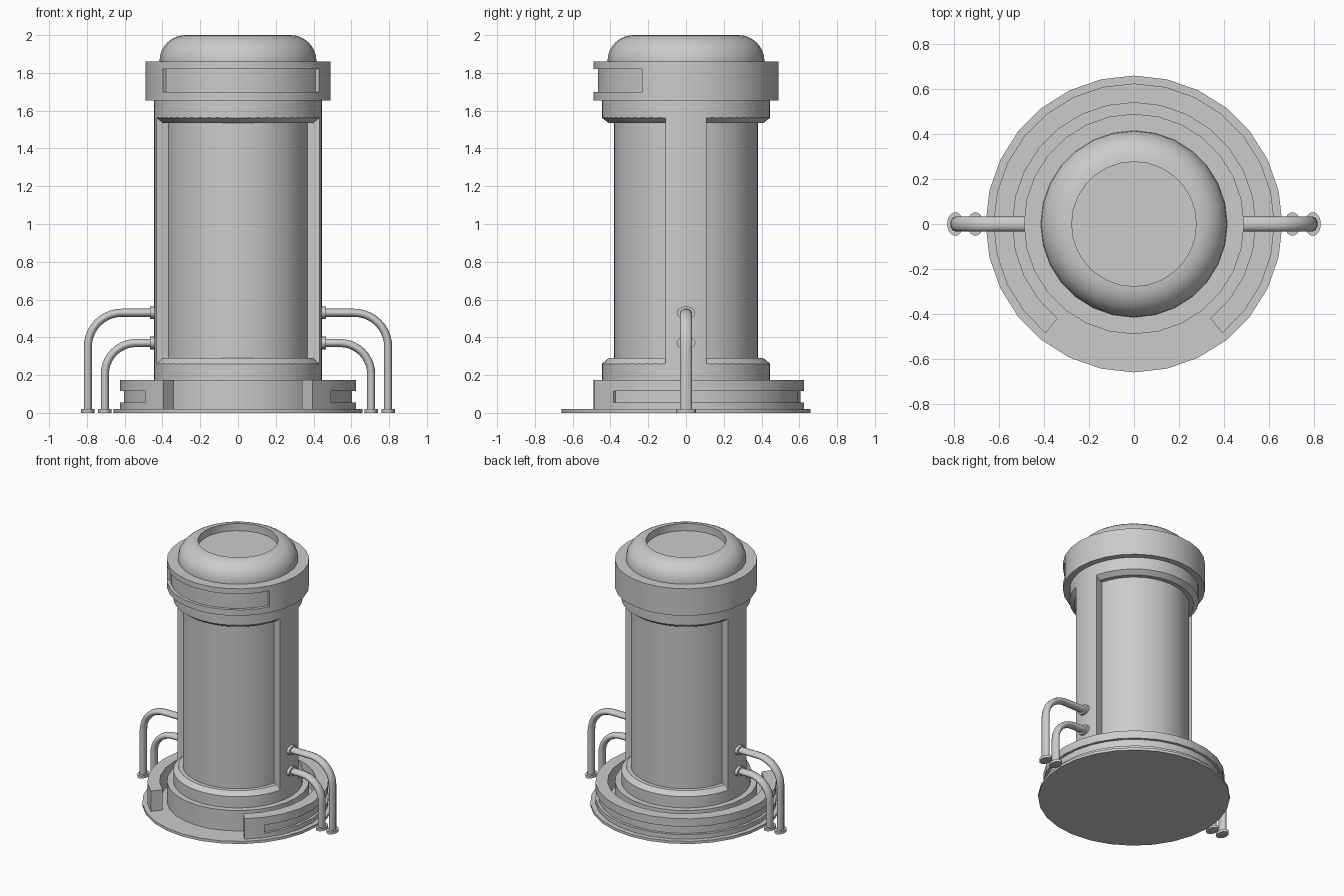
import bpy, bmesh
from math import sin, cos, pi, radians

if "Cube" in bpy.data.objects:
    bpy.data.objects.remove(bpy.data.objects["Cube"])

SIDES = 28


def shade(ob, angle=30):
    bpy.ops.object.select_all(action='DESELECT')
    bpy.context.view_layer.objects.active = ob
    ob.select_set(True)
    bpy.ops.object.shade_smooth_by_angle(angle=radians(angle))


def lathe(name, profile, a0=0, a1=360, n=SIDES):
    """Revolve a closed (radius, z) outline between two angles in degrees."""
    full = a1 - a0 >= 360
    bm = bmesh.new()
    cols = []
    for i in range(n if full else n + 1):
        a = radians(a0 + (a1 - a0) * i / n)
        cols.append([bm.verts.new((r * cos(a), r * sin(a), z)) for r, z in profile])
    m = len(profile)
    for i in range(n):
        c, d = cols[i], cols[(i + 1) % len(cols)]
        for j in range(m):
            k = (j + 1) % m
            if profile[j][0] > 0 or profile[k][0] > 0:
                bm.faces.new((c[j], d[j], d[k], c[k]))
    if not full:
        bm.faces.new(cols[0])
        bm.faces.new(cols[-1])
    bmesh.ops.remove_doubles(bm, verts=bm.verts, dist=1e-5)
    bmesh.ops.recalc_face_normals(bm, faces=bm.faces)
    me = bpy.data.meshes.new(name)
    bm.to_mesh(me)
    bm.free()
    ob = bpy.data.objects.new(name, me)
    bpy.context.collection.objects.link(ob)
    shade(ob)
    return ob


def cut(ob, cutter):
    cutter.hide_render = True
    mod = ob.modifiers.new("cut", 'BOOLEAN')
    mod.operation = 'DIFFERENCE'
    mod.solver = 'EXACT'
    mod.object = cutter
    bpy.context.view_layer.objects.active = ob
    bpy.ops.object.modifier_apply(modifier=mod.name)
    bpy.data.objects.remove(cutter)
    shade(ob)


def box(r0, r1, z0, z1):
    return [(r0, z0), (r1, z0), (r1, z1), (r0, z1)]


# Base plate and inner plinth
lathe("base_plate", box(0, 0.66, 0, 0.02))
lathe("plinth", box(0, 0.49, 0.01, 0.175))

# Open outer ring with a groove around its outside
ring = lathe("base_ring", box(0.54, 0.625, 0.01, 0.175), -51, 231, 22)
cut(ring, lathe("groove_cutter", box(0.605, 0.7, 0.055, 0.115), -38, 218, 22))

# Body: front and back panels cut out, leaving side strips and end collars
body = lathe("body", box(0, 0.445, 0.1, 1.7), n=56)
panel = [(0.38, 0.29), (0.41, 0.29), (0.48, 0.23), (0.48, 1.59), (0.41, 1.535), (0.38, 1.535)]
for start in (14.3, 194.3):
    cut(body, lathe("panel_cutter", panel, start, start + 151.4, 24))

# Top collar with a shallow window in the front
collar = lathe("top_collar", box(0, 0.49, 1.655, 1.86))
cut(collar, lathe("window_cutter", box(0.467, 0.6, 1.70, 1.82), -90 - 54.6, -90 + 61.3, 10))

# Rounded lid with a sunken centre
dome = [(0, 1.8), (0.415, 1.8)]
dome += [(0.277 + 0.138 * cos(t * pi / 16), 1.865 + 0.135 * sin(t * pi / 16)) for t in range(9)]
dome += [(0.277, 1.945), (0, 1.945)]
lathe("lid", dome)


def disc(name, r, depth, loc, rot=(0, 0, 0)):
    bpy.ops.mesh.primitive_cylinder_add(vertices=20, radius=r, depth=depth, location=loc, rotation=rot)
    ob = bpy.context.object
    ob.name = name
    ob.scale = (1, 1.45, 1)
    shade(ob)


# Bent pipes on both sides, slightly oval, with wall and floor flanges
for s, side in ((-1, "left"), (1, "right")):
    for kind, x, z, bend in (("outer", 0.795, 0.53, 0.18), ("inner", 0.705, 0.37, 0.165)):
        pts = [(0.42, z)]
        pts += [(x - bend + bend * sin(t * pi / 20), z - bend + bend * cos(t * pi / 20)) for t in range(11)]
        pts += [(x, 0.005)]
        cu = bpy.data.curves.new(f"{side}_{kind}_pipe", 'CURVE')
        cu.dimensions = '3D'
        cu.bevel_depth = 0.0225
        cu.bevel_resolution = 3
        cu.use_fill_caps = True
        sp = cu.splines.new('POLY')
        sp.points.add(len(pts) - 1)
        for p, (px, pz) in zip(sp.points, pts):
            p.co = (s * px, 0, pz, 1)
        ob = bpy.data.objects.new(cu.name, cu)
        ob.scale = (1, 1.45, 1)
        bpy.context.collection.objects.link(ob)
        bpy.ops.object.select_all(action='DESELECT')
        bpy.context.view_layer.objects.active = ob
        ob.select_set(True)
        bpy.ops.object.convert(target='MESH')
        shade(bpy.context.object, 40)
        disc(f"{side}_{kind}_wall_flange", 0.034, 0.03, (s * 0.45, 0, z), (0, pi / 2, 0))
        foot = lathe(f"{side}_{kind}_foot_flange", box(0.019, 0.036, 0, 0.02), n=20)
        foot.location = (s * x, 0, 0)
        foot.scale = (1, 1.45, 1)
